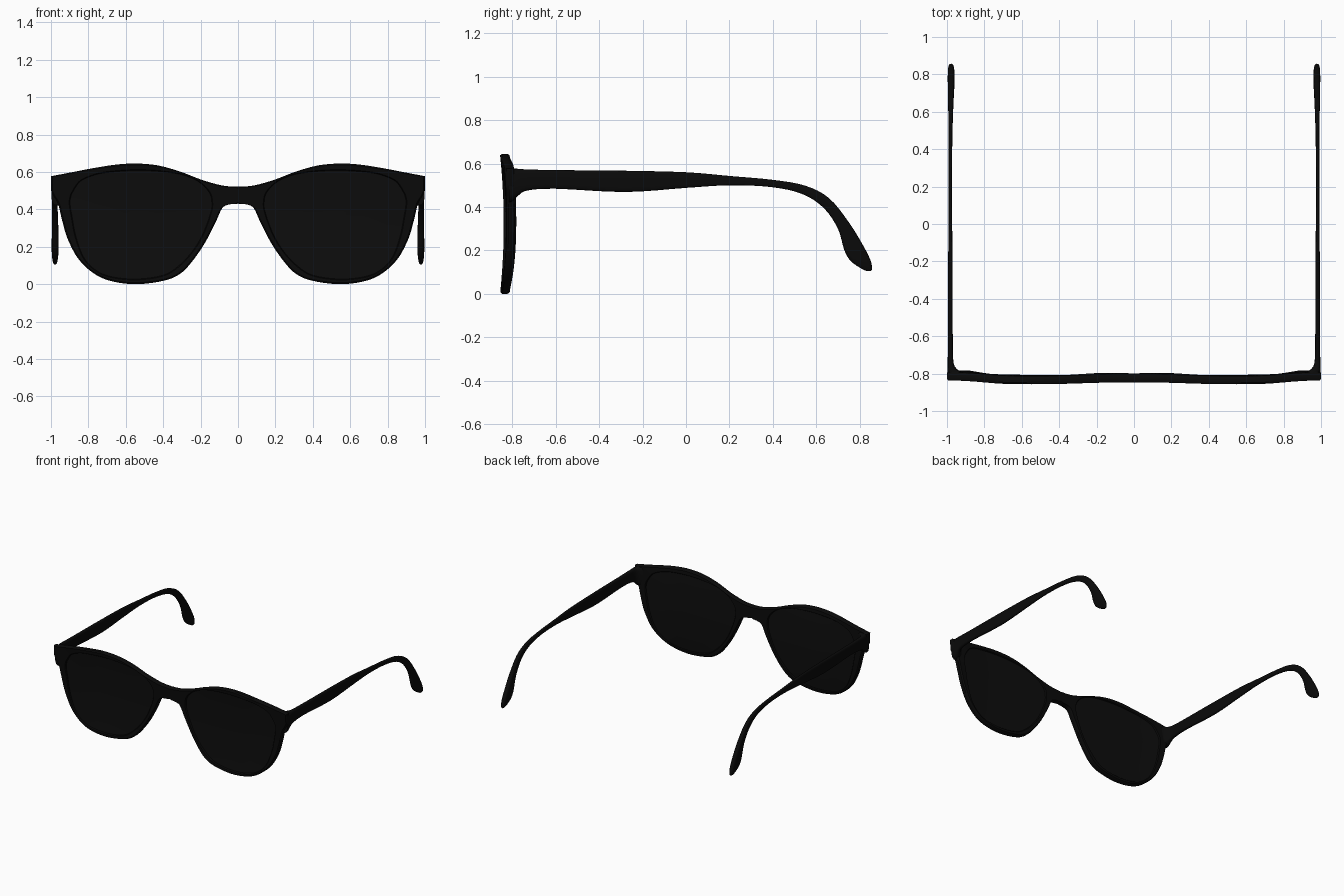
import bpy, bmesh, math
from mathutils import Vector

if "Cube" in bpy.data.objects:
    bpy.data.objects.remove(bpy.data.objects["Cube"])


def material(name, v):
    m = bpy.data.materials.new(name)
    m.diffuse_color = (v, v, v, 1)
    m.use_nodes = True
    m.node_tree.nodes["Principled BSDF"].inputs["Base Color"].default_value = m.diffuse_color
    return m


FRAME = material("black plastic", 0.003)
LENS = material("dark tinted lens", 0.004)


def spline(keys, steps=4):
    """Smooth chain through the key tuples."""
    k = [Vector(p) for p in keys]
    k = [k[0]] + k + [k[-1]]
    out = []
    for i in range(1, len(k) - 2):
        a, b, c, d = k[i - 1:i + 3]
        for s in range(steps):
            t = s / steps
            out.append(0.5 * (2 * b + (c - a) * t + (2 * a - 5 * b + 4 * c - d) * t * t
                              + (3 * b - a - 3 * c + d) * t ** 3))
    return out + [k[-1]]


def finish(bm, name, mat, angle=40, mirror=True):
    bmesh.ops.remove_doubles(bm, verts=bm.verts, dist=0.0004)
    bmesh.ops.recalc_face_normals(bm, faces=bm.faces)
    me = bpy.data.meshes.new(name)
    bm.to_mesh(me)
    bm.free()
    me.materials.append(mat)
    ob = bpy.data.objects.new(name, me)
    bpy.context.collection.objects.link(ob)
    if mirror:
        mod = ob.modifiers.new("mirror", 'MIRROR')
        mod.merge_threshold = 0.001
    bpy.ops.object.select_all(action='DESELECT')
    ob.select_set(True)
    bpy.context.view_layer.objects.active = ob
    bpy.ops.object.shade_smooth_by_angle(angle=math.radians(angle))
    return ob


def depth(x, z):
    """Gentle bow of the front: rim top and bottom lean forward, corners back."""
    t = min(1, max(0, (abs(x) - 0.65) / 0.3))
    return -0.818 - 0.017 * ((z - 0.32) / 0.32) ** 2 + 0.014 * t * t * (3 - 2 * t)


# Half frame outline: outer x, outer z, lens x, lens z
LOWER = [(0, .43, .14, .435), (.05, .425, .14, .42), (.085, .405, .143, .395),
         (.12, .33, .165, .325), (.18, .215, .205, .235), (.25, .115, .265, .15),
         (.31, .055, .34, .08), (.39, .02, .41, .045), (.53, 0, .53, .028),
         (.66, .012, .65, .035), (.76, .05, .745, .065), (.85, .13, .82, .135),
         (.91, .24, .865, .25), (.94, .34, .885, .35), (.962, .43, .898, .43),
         (.985, .47, .895, .46), (1, .50, .89, .48)]
UPPER = [(1, .577, .87, .515), (.9, .596, .835, .555), (.78, .619, .75, .588),
         (.66, .638, .65, .602), (.55, .645, .53, .608), (.43, .635, .41, .602),
         (.31, .602, .3, .585), (.2, .56, .215, .55), (.11, .533, .165, .505),
         (.05, .523, .145, .47), (0, .521, .14, .435)]
ring = spline(LOWER) + spline(UPPER)

# Front frame: rounded rim section swept around the lens opening
bm = bmesh.new()
H = 0.022
rows = []
for p in ring:
    o, i = Vector(p[:2]), Vector(p[2:])
    d = (i - o).normalized()
    o1, i1 = o + d * 0.008, i - d * 0.005
    if o.x < 1e-4:  # keep the bridge section on the mirror plane
        o1 = Vector((0, o.y + math.copysign(0.008, 0.475 - o.y)))
    section = [(o, -.013), (o1, -H), (i1, -H), (i, -.016),
               (i, .016), (i1, H), (o1, H), (o, .013)]
    rows.append([bm.verts.new((q.x, depth(q.x, q.y) + dy, q.y)) for q, dy in section])
n = len(rows)
for a in range(n):
    for k in range(8):
        if a == n - 1 and k in (0, 6, 7):  # no wall inside the bridge
            continue
        b, m = (a + 1) % n, (k + 1) % 8
        bm.faces.new((rows[a][k], rows[a][m], rows[b][m], rows[b][k]))
finish(bm, "front_frame", FRAME)

# Lenses: thin bowed discs filling the openings
bm = bmesh.new()
centre = Vector((0.52, 0.33))
loop = [Vector(p[2:]) for p in ring[:-1]]
for dy in (-0.012, 0.012):
    discs = []
    for s in (1.002, 0.75, 0.5, 0.25):
        pts = [centre + (q - centre) * s for q in loop]
        discs.append([bm.verts.new((q.x, depth(q.x, q.y) + dy, q.y)) for q in pts])
    n = len(loop)
    for r0, r1 in zip(discs, discs[1:]):
        for a in range(n):
            b = (a + 1) % n
            bm.faces.new((r0[a], r0[b], r1[b], r1[a]))
    hub = bm.verts.new((centre.x, depth(*centre) + dy, centre.y))
    for a in range(n):
        bm.faces.new((discs[-1][a], discs[-1][(a + 1) % n], hub))
finish(bm, "lenses", LENS)

# Temple arms: upper y, upper z, lower y, lower z, inner x, outer x
ARM = [(-.815, .578, -.815, .42, .905, .998), (-.795, .578, -.795, .43, .915, .998),
       (-.775, .576, -.77, .455, .95, .997), (-.73, .573, -.73, .476, .966, .996),
       (-.6, .57, -.6, .484, .969, .995), (-.28, .567, -.28, .469, .970, .994),
       (0, .56, 0, .488, .972, .992), (.2, .543, .2, .50, .973, .991),
       (.4, .525, .39, .492, .972, .991), (.55, .498, .535, .46, .969, .992),
       (.66, .44, .635, .395, .965, .994), (.75, .33, .70, .30, .961, .995),
       (.815, .225, .73, .2, .959, .996), (.85, .155, .76, .15, .961, .995),
       (.857, .115, .81, .115, .967, .989), (.85, .104, .835, .104, .974, .982)]
bm = bmesh.new()
SIDES = 16
rings = []
for p in spline(ARM, 4):
    up, low = Vector((0, p[0], p[1])), Vector((0, p[2], p[3]))
    mid, half = (up + low) / 2, (up - low) / 2
    cx, hx = (p[4] + p[5]) / 2, (p[5] - p[4]) / 2
    verts = []
    for s in range(SIDES):
        c, t = math.cos(math.tau * s / SIDES), math.sin(math.tau * s / SIDES)
        # rounded-rectangle cross-section
        u = math.copysign(abs(c) ** 0.55, c)
        w = math.copysign(abs(t) ** 0.55, t)
        verts.append(bm.verts.new(mid + half * w + Vector((cx + hx * u, 0, 0))))
    rings.append(verts)
for r0, r1 in zip(rings, rings[1:]):
    for a in range(SIDES):
        b = (a + 1) % SIDES
        bm.faces.new((r0[a], r0[b], r1[b], r1[a]))
bm.faces.new(rings[0])
bm.faces.new(rings[-1])
finish(bm, "temple_arms", FRAME, 50)
